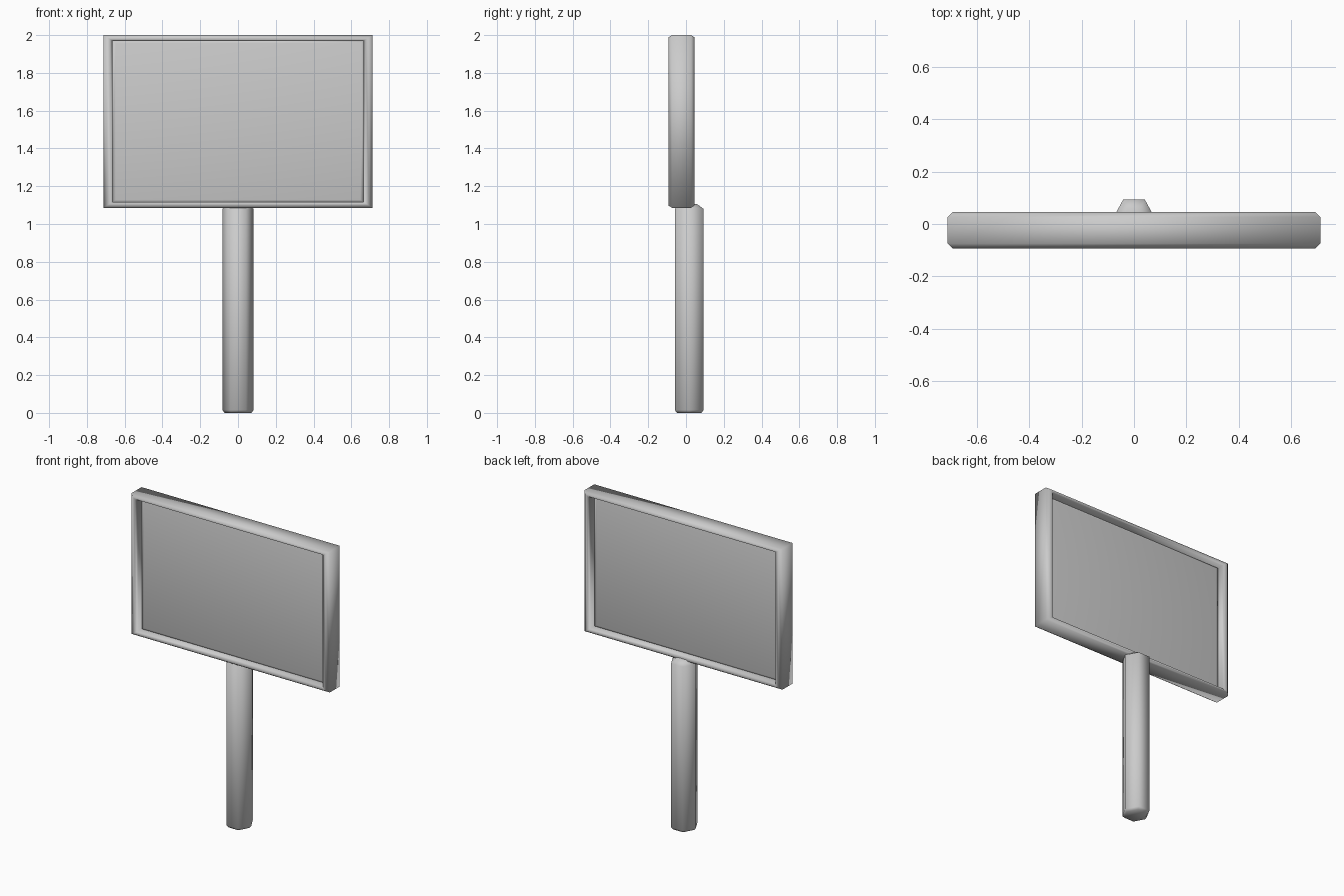
import bpy, bmesh, math

if "Cube" in bpy.data.objects:
    bpy.data.objects.remove(bpy.data.objects["Cube"])


def make_object(name, verts, faces):
    """Mesh object with outward normals and smooth shading."""
    mesh = bpy.data.meshes.new(name)
    mesh.from_pydata(verts, [], faces)
    bm = bmesh.new()
    bm.from_mesh(mesh)
    bmesh.ops.recalc_face_normals(bm, faces=bm.faces)
    for f in bm.faces:
        f.smooth = True
    bm.to_mesh(mesh)
    bm.free()
    obj = bpy.data.objects.new(name, mesh)
    bpy.context.collection.objects.link(obj)
    return obj


def bridge(rings, n, closed=False):
    """Quads between consecutive rings of n vertices."""
    faces = []
    for r in range(rings if closed else rings - 1):
        s = (r + 1) % rings
        for i in range(n):
            j = (i + 1) % n
            faces.append((r * n + i, r * n + j, s * n + j, s * n + i))
    return faces


ZC = 1.543               # centre height of the board
HW, HH = 0.712, 0.457    # half width and half height
YC = -0.024              # board centre depth


def rect(inset, y):
    """Rectangle scaled in from the board outline (inset measured along x)."""
    w = HW - inset
    h = HH * w / HW
    return [(-w, y, ZC - h), (w, y, ZC - h), (w, y, ZC + h), (-w, y, ZC + h)]


def mirrored(half):
    """Front half of a section plus its mirror image at the back."""
    full = [(i, YC - d) for i, d in half] + [(i, YC + d) for i, d in reversed(half)]
    return [v for i, y in full for v in rect(i, y)]


# Frame: chamfered section (inset, half depth) swept round the board
frame = make_object("sign_frame",
                    mirrored([(0.0, 0.051), (0.018, 0.069), (0.036, 0.069), (0.048, 0.055)]),
                    bridge(8, 4, closed=True))

# Panel: thin recessed board with softened edges, seen from both sides
panel = make_object("sign_panel",
                    mirrored([(0.065, 0.018), (0.043, 0.013)]),
                    [(0, 1, 2, 3), (12, 13, 14, 15)] + bridge(4, 4))

# Post: six-sided, chamfered at both ends
levels = [(0.0, 0.85), (0.015, 1.0), (1.08, 1.0), (1.105, 0.55)]
verts = []
for z, s in levels:
    for k in range(6):
        a = k * math.pi / 3
        verts.append((0.083 * s * math.cos(a), 0.017 + 0.088 * s * math.sin(a), z))
post = make_object("post", verts, bridge(4, 6) +
                   [tuple(range(5, -1, -1)), tuple(range(18, 24))])
